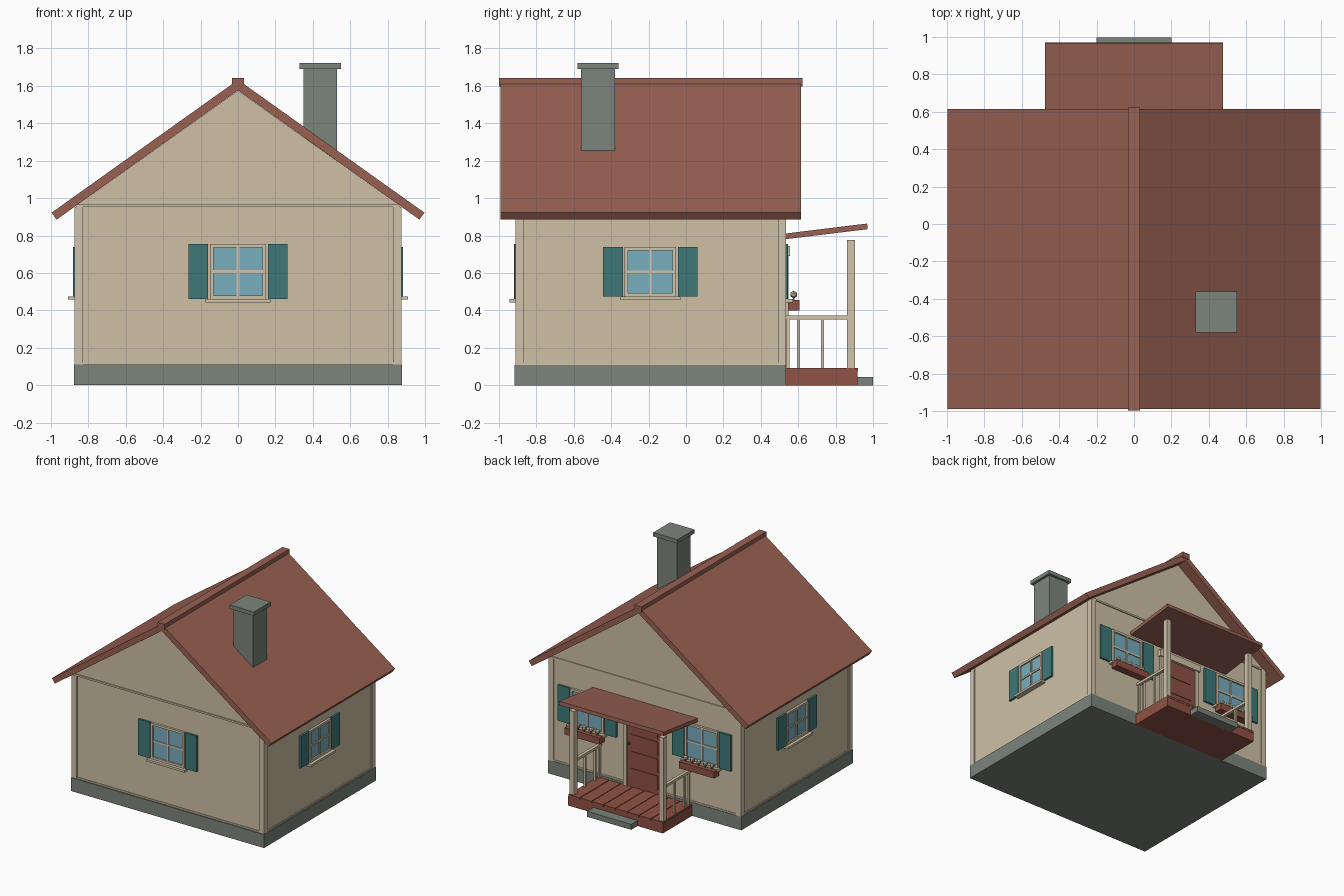
import bpy, bmesh
from math import radians
from mathutils import Matrix, Vector

old = bpy.data.objects.get("Cube")
if old:
    bpy.data.objects.remove(old, do_unlink=True)


def material(name, rgb):
    m = bpy.data.materials.new(name)
    m.use_nodes = True
    m.diffuse_color = (*rgb, 1)
    m.node_tree.nodes["Principled BSDF"].inputs["Base Color"].default_value = (*rgb, 1)
    return m


CREAM = material("cream plaster", (0.62, 0.53, 0.38))
TRIM = material("cream trim", (0.64, 0.55, 0.40))
ROOF = material("roof red", (0.32, 0.12, 0.085))
WOOD = material("red timber", (0.28, 0.085, 0.058))
STONE = material("grey stone", (0.20, 0.23, 0.20))
TEAL = material("teal paint", (0.05, 0.19, 0.19))
GLASS = material("blue glass", (0.19, 0.42, 0.51))
METAL = material("dark metal", (0.07, 0.075, 0.075))


def finish(name, bm, mat):
    bmesh.ops.recalc_face_normals(bm, faces=bm.faces)
    mesh = bpy.data.meshes.new(name)
    bm.to_mesh(mesh)
    bm.free()
    mesh.materials.append(mat)
    obj = bpy.data.objects.new(name, mesh)
    bpy.context.collection.objects.link(obj)
    return obj


def box(name, xs, ys, zs, mat, place=Matrix()):
    lo, hi = Vector((xs[0], ys[0], zs[0])), Vector((xs[1], ys[1], zs[1]))
    bm = bmesh.new()
    bmesh.ops.create_cube(bm, size=1)
    scale = Matrix.Diagonal((*(hi - lo), 1))
    bm.transform(place @ Matrix.Translation((lo + hi) / 2) @ scale)
    return finish(name, bm, mat)


def ball(name, centre, radius, mat):
    bm = bmesh.new()
    bmesh.ops.create_icosphere(bm, subdivisions=1, radius=radius,
                               matrix=Matrix.Translation(centre))
    return finish(name, bm, mat)


def prism(name, profile, span, axis, mat):
    """Extrude a (horizontal, z) profile along the x or y axis."""
    def point(u, z, t):
        return (u, t, z) if axis == "y" else (t, u, z)
    bm = bmesh.new()
    face = bm.faces.new([bm.verts.new(point(u, z, span[0])) for u, z in profile])
    new = bmesh.ops.extrude_face_region(bm, geom=[face])["geom"]
    bmesh.ops.translate(bm, vec=Vector(point(0, 0, span[1] - span[0])),
                        verts=[v for v in new if isinstance(v, bmesh.types.BMVert)])
    return finish(name, bm, mat)


# Foundation and gabled walls
WX, FRONT, BACK = 0.865, -0.90, 0.527
box("foundation", (-0.877, 0.877), (-0.915, 0.535), (0, 0.11), STONE)
prism("walls", [(-WX, 0.1), (WX, 0.1), (WX, 0.96), (0, 1.575), (-WX, 0.96)],
      (FRONT, BACK), "y", CREAM)

# Corner boards and thin horizontal trim
for sx in (-1, 1):
    for y0, y1 in ((-0.91, -0.865), (0.49, 0.535)):
        box("corner_board", sorted((sx * 0.83, sx * 0.875)), (y0, y1), (0.11, 0.952), TRIM)
box("base_trim", (-0.87, 0.87), (-0.905, 0.531), (0.11, 0.122), TRIM)
for y0, y1 in ((-0.909, FRONT), (BACK, 0.535)):
    box("gable_trim", (-0.865, 0.865), (y0, y1), (0.952, 0.966), TRIM)

# Main roof slabs and ridge cap
for side, sx in (("right", -1), ("left", 1)):
    prism(side + "_roof", [(0, 1.577), (sx * 0.97, 0.885), (sx * 0.997, 0.922), (0, 1.632)],
          (-0.99, 0.615), "y", ROOF)
box("ridge_cap", (-0.032, 0.032), (-0.997, 0.622), (1.595, 1.642), ROOF)

# Chimney
box("chimney", (0.35, 0.53), (-0.56, -0.38), (1.2, 1.69), STONE)
box("chimney_cap", (0.33, 0.55), (-0.58, -0.36), (1.69, 1.722), STONE)


# Windows are built facing -y at the origin, then placed on a wall
def window(x, y, turn, w, z0, z1):
    place = Matrix.Translation((x, y, 0)) @ Matrix.Rotation(radians(turn), 4, "Z")

    def part(name, xs, out, zs, mat):
        box(name, xs, (-out, 0.003), zs, mat, place)
    bar, mid = 0.018, (z0 + z1) / 2
    part("window_glass", (-w + 0.005, w - 0.005), 0.006, (z0 + 0.005, z1 - 0.005), GLASS)
    part("window_frame_top", (-w, w), 0.018, (z1 - bar, z1), TRIM)
    part("window_frame_bottom", (-w, w), 0.018, (z0, z0 + bar), TRIM)
    for s in (-1, 1):
        part("window_frame_side", sorted((s * w, s * (w - bar))), 0.018,
             (z0 + bar, z1 - bar), TRIM)
        part("shutter", sorted((s * (w + 0.01), s * (w + 0.115))), 0.016, (z0, z1), TEAL)
    part("window_mullion", (-0.007, 0.007), 0.014, (z0 + bar, z1 - bar), TRIM)
    part("window_crossbar", (-w + bar, w - bar), 0.013, (mid - 0.007, mid + 0.007), TRIM)
    part("window_sill", (-w - 0.023, w + 0.023), 0.043, (z0 - 0.018, z0), TRIM)


window(0, FRONT, 0, 0.15, 0.46, 0.755)
for sx in (-1, 1):
    window(sx * WX, -0.19, sx * 90, 0.137, 0.475, 0.738)
    window(sx * 0.52, BACK, 180, 0.15, 0.46, 0.755)
    # Planter with a row of flowers
    cx = sx * 0.52
    box("planter", (cx - 0.16, cx + 0.16), (0.545, 0.607), (0.40, 0.455), WOOD)
    for i in range(5):
        fx = cx + (i - 2) * 0.06
        box("flower_stem", (fx - 0.005, fx + 0.005), (0.57, 0.58), (0.45, 0.48), TEAL)
        ball("flower", (fx, 0.575, 0.485), 0.021, TRIM)

# Back door with raised panels, frame and knob
box("door", (-0.155, 0.155), (0.52, 0.536), (0.09, 0.70), WOOD)
for i in range(4):
    z = 0.13 + i * 0.14
    box("door_panel", (-0.12, 0.12), (0.53, 0.542), (z, z + 0.115), WOOD)
for sx in (-1, 1):
    box("door_jamb", sorted((sx * 0.155, sx * 0.188)), (0.52, 0.548), (0.09, 0.70), TRIM)
box("door_header", (-0.2, 0.2), (0.52, 0.556), (0.69, 0.745), TRIM)
ball("door_knob", (0.135, 0.55, 0.45), 0.013, METAL)

# Porch deck with planks, and a step
box("porch_base", (-0.43, 0.43), (0.53, 0.915), (0, 0.078), WOOD)
step = 0.86 / 8
for i in range(8):
    x = -0.43 + i * step
    box("porch_plank", (x + 0.003, x + step - 0.003), (0.535, 0.917), (0.075, 0.092), WOOD)
box("step", (-0.2, 0.2), (0.91, 0.997), (0, 0.045), STONE)

# Porch posts and side railings
for sx in (-1, 1):
    x = sx * 0.405
    box("porch_post", (x - 0.02, x + 0.02), (0.86, 0.902), (0.09, 0.777), TRIM)
    box("porch_rail", (x - 0.013, x + 0.013), (0.53, 0.865), (0.352, 0.373), TRIM)
    for y in (0.545, 0.60, 0.73):
        box("baluster", (x - 0.008, x + 0.008), (y - 0.008, y + 0.008), (0.09, 0.355), TRIM)

# Porch roof
prism("porch_roof", [(0.527, 0.78), (0.97, 0.834), (0.967, 0.864), (0.527, 0.81)],
      (-0.475, 0.475), "x", ROOF)
